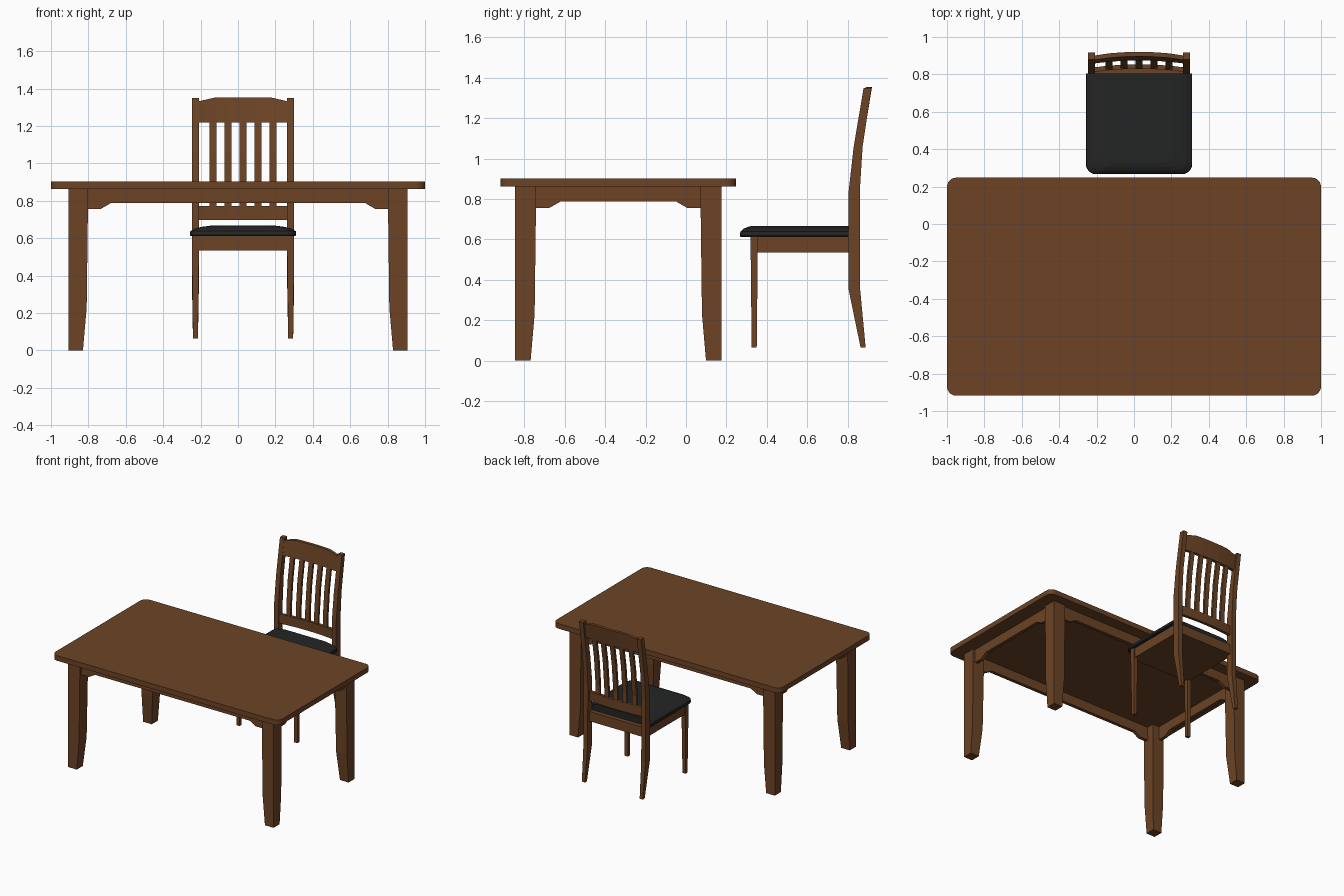
import bpy, bmesh, math

if "Cube" in bpy.data.objects:
    bpy.data.objects.remove(bpy.data.objects["Cube"])


def material(name, rgb):
    m = bpy.data.materials.new(name)
    m.diffuse_color = (*rgb, 1)
    m.use_nodes = True
    m.node_tree.nodes["Principled BSDF"].inputs["Base Color"].default_value = m.diffuse_color
    return m


WOOD = material("brown wood", (0.150, 0.057, 0.0185))
PAD = material("black cushion", (0.0175, 0.0178, 0.018))


def loft(name, rings, mat=WOOD):
    """Skin a list of equal-length vertex rings and cap both ends."""
    bm = bmesh.new()
    vs = [[bm.verts.new(p) for p in r] for r in rings]
    n = len(rings[0])
    for a, b in zip(vs, vs[1:]):
        for i in range(n):
            j = (i + 1) % n
            bm.faces.new((a[i], a[j], b[j], b[i]))
    bm.faces.new(vs[0])
    bm.faces.new(vs[-1])
    bmesh.ops.recalc_face_normals(bm, faces=bm.faces)
    me = bpy.data.meshes.new(name)
    bm.to_mesh(me)
    bm.free()
    me.materials.append(mat)
    ob = bpy.data.objects.new(name, me)
    bpy.context.collection.objects.link(ob)
    return ob


def rect(x0, x1, y0, y1, z):
    return [(x0, y0, z), (x1, y0, z), (x1, y1, z), (x0, y1, z)]


def rounded(x0, x1, y0, y1, z, r_front, r_back, steps=6):
    """Rounded rectangle ring; a zero radius gives a square corner."""
    pts = []
    for cx, cy, r, a0 in ((x1, y1, r_back, 0), (x0, y1, r_back, 90),
                          (x0, y0, r_front, 180), (x1, y0, r_front, 270)):
        sx = -1 if cx == x1 else 1
        sy = -1 if cy == y1 else 1
        for i in range(steps + 1 if r else 1):
            a = math.radians(a0 + 90 * i / steps)
            pts.append((cx + sx * r + r * math.cos(a) if r else cx,
                        cy + sy * r + r * math.sin(a) if r else cy, z))
    return pts


# ---- Table ----
TY = -0.335                      # table centre in y
LX, LY = 0.905, 0.51             # outer faces of the legs
loft("table_top", [rounded(-1, 1, TY - 0.583, TY + 0.583, z, 0.05, 0.05)
                   for z in (0.862, 0.902)])

for sx in (-1, 1):
    for sy in (-1, 1):
        loft("table_leg", [rect(sx * LX, sx * (LX - w), TY + sy * LY, TY + sy * (LY - w), z)
                           for z, w in ((0, 0.076), (0.23, 0.096), (0.862, 0.104))])


def apron_profile(h):
    """Apron outline with a stepped bracket at each end."""
    return [(-h, 0.862), (-h, 0.756), (-h + 0.068, 0.756), (-h + 0.122, 0.787),
            (h - 0.122, 0.787), (h - 0.068, 0.756), (h, 0.756), (h, 0.862)]


for s in (-1, 1):
    loft("table_long_apron", [[(u, TY + s * d, z) for u, z in apron_profile(LX - 0.102)]
                              for d in (LY - 0.018, LY - 0.045)])
    loft("table_short_apron", [[(s * d, TY + u, z) for u, z in apron_profile(LY - 0.102)]
                               for d in (LX - 0.018, LX - 0.045)])

# ---- Chair ----
CX = 0.027                       # chair centre in x
POST = [(0.064, 0.864, 0.889), (0.35, 0.805, 0.862), (0.84, 0.805, 0.860),
        (1.06, 0.830, 0.874), (1.35, 0.879, 0.918)]

for s in (-1, 1):
    xo, xi = CX + s * 0.273, CX + s * 0.236
    loft("chair_back_post", [rect(xo - s * t, xi + s * t, y0, y1, z)
                             for (z, y0, y1), t in zip(POST, (0.005, 0, 0, 0, 0))])
    loft("chair_front_leg", [rect(xo - s * t, xi + s * t, 0.320 + t, 0.355 - t, z)
                             for z, t in ((0.064, 0.005), (0.535, 0), (0.613, 0))])

# seat frame below the cushion
loft("chair_seat_frame", [rect(CX - 0.262, CX + 0.262, 0.326, 0.84, z)
                          for z in (0.535, 0.612)])

# cushion: domed at front and sides, square at the back
loft("seat_cushion", [rounded(CX - 0.284 + ix, CX + 0.284 - ix, 0.266 + iy, 0.805, z, 0.055, 0)
                      for z, ix, iy in ((0.612, 0.004, 0.004), (0.618, 0, 0), (0.638, 0.002, 0.003),
                                        (0.653, 0.03, 0.02), (0.661, 0.065, 0.038),
                                        (0.667, 0.11, 0.06))], PAD)


def spine(z):
    """Middle of the back post at height z."""
    for (z0, a0, b0), (z1, a1, b1) in zip(POST, POST[1:]):
        if z <= z1:
            break
    t = (z - z0) / (z1 - z0)
    return (a0 + b0 + t * (a1 + b1 - a0 - b0)) / 2


def bow(u):
    return 0.009 - 0.016 * (u / 0.236) ** 2


def rail(name, low, top, half):
    """Bowed rail between the posts; top(u) gives its upper edge."""
    rings = []
    for u in (-0.238, -0.19, -0.147, -0.075, 0, 0.075, 0.147, 0.19, 0.238):
        z1 = top(u)
        a, b = spine(low) + bow(u), spine(z1) + bow(u)
        rings.append([(CX + u, a - half, low), (CX + u, a + half, low),
                      (CX + u, b + half, z1), (CX + u, b - half, z1)])
    loft(name, rings)


rail("chair_top_rail", 1.22, lambda u: 1.353 - 0.021 * max(0, abs(u) - 0.147) / 0.091, 0.012)
rail("chair_lower_rail", 0.697, lambda u: 0.772, 0.012)

# five curved slats
for i in range(-2, 3):
    u = i * 0.0805
    loft("chair_slat", [rect(CX + u - 0.0185, CX + u + 0.0185, spine(z) + bow(u) - 0.009,
                             spine(z) + bow(u) + 0.009, z)
                        for z in (0.765, 0.84, 0.95, 1.06, 1.14, 1.23)])
